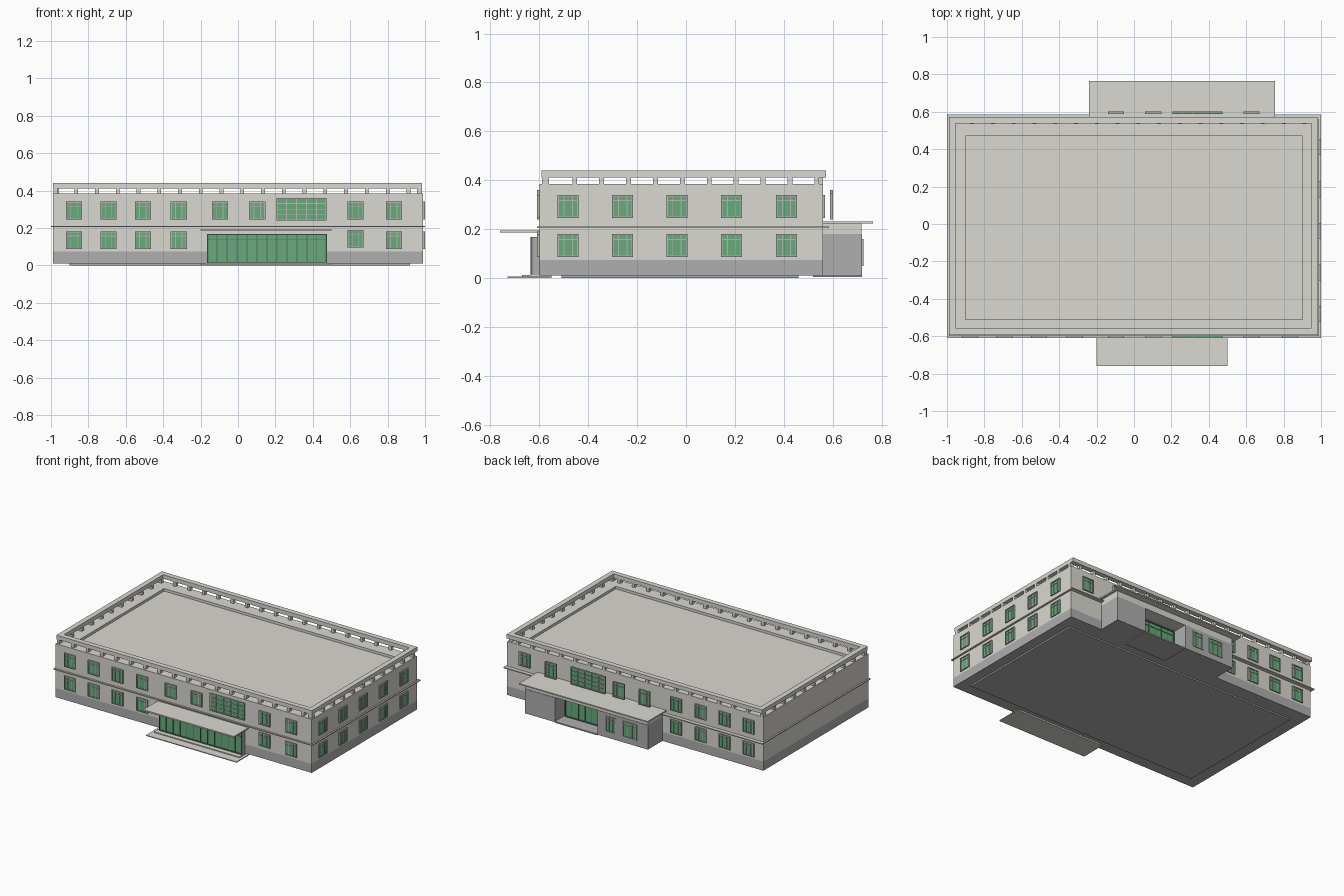
import bpy, bmesh
from mathutils import Matrix, Vector

if "Cube" in bpy.data.objects:
    bpy.data.objects.remove(bpy.data.objects["Cube"])


def material(name, rgb):
    m = bpy.data.materials.new(name)
    m.diffuse_color = (*rgb, 1)
    m.use_nodes = True
    m.node_tree.nodes["Principled BSDF"].inputs["Base Color"].default_value = m.diffuse_color
    return m


WALL = material("wall", (0.70, 0.69, 0.64))
STONE = material("stone", (0.43, 0.43, 0.43))
FRAME = material("frame", (0.45, 0.48, 0.45))
DARK = material("dark_frame", (0.10, 0.16, 0.12))
GLASS = material("glass", (0.14, 0.40, 0.20))


def boxes(name, items, mat):
    """One object from boxes given as (x0, x1, y0, y1, z0, z1)."""
    bm = bmesh.new()
    for x0, x1, y0, y1, z0, z1 in items:
        mtx = Matrix.Translation(Vector((x0 + x1, y0 + y1, z0 + z1)) / 2)
        mtx = mtx @ Matrix.Diagonal((abs(x1 - x0), abs(y1 - y0), z1 - z0, 1))
        bmesh.ops.create_cube(bm, size=1, matrix=mtx)
    me = bpy.data.meshes.new(name)
    bm.to_mesh(me)
    bm.free()
    me.materials.append(mat)
    ob = bpy.data.objects.new(name, me)
    bpy.context.collection.objects.link(ob)
    return ob


def ring(x0, x1, y0, y1, w, z0, z1):
    """Four boxes round a rectangle, w wide."""
    return [(x0, x1, y0, y0 + w, z0, z1), (x0, x1, y1 - w, y1, z0, z1),
            (x0, x0 + w, y0 + w, y1 - w, z0, z1), (x1 - w, x1, y0 + w, y1 - w, z0, z1)]


def on_wall(face, plane, u0, u1, d0, d1, z0, z1):
    """Box on a wall: u runs along it, d stands out from it."""
    if face == "right":
        return (plane + d0, plane + d1, u0, u1, z0, z1)
    s = -1 if face == "front" else 1
    return (u0, u1, plane + s * d0, plane + s * d1, z0, z1)


def glazing(name, face, plane, openings, cols, rows, mat=FRAME, bar=0.006, depth=0.009):
    """Panes with frame and bars; cols and rows are fractions where bars sit."""
    frames, panes = [], []
    for u0, u1, z0, z1 in openings:
        def add(a, b, c, d, out=depth):
            frames.append(on_wall(face, plane, a, b, 0, out, c, d))
        panes.append(on_wall(face, plane, u0, u1, 0, depth * 0.5, z0, z1))
        add(u0, u1, z0, z0 + bar)
        add(u0, u1, z1 - bar, z1)
        add(u0, u0 + bar, z0 + bar, z1 - bar)
        add(u1 - bar, u1, z0 + bar, z1 - bar)
        for f in cols:
            u = u0 + f * (u1 - u0)
            add(u - bar / 3, u + bar / 3, z0, z1, depth * 0.85)
        for f in rows:
            z = z0 + f * (z1 - z0)
            add(u0, u1, z - bar / 3, z + bar / 3, depth * 0.85)
    boxes(name + "_frames", frames, mat)
    boxes(name + "_glass", panes, GLASS)


X, YF, YB = 0.99, -0.60, 0.56

# Main block, with sunken roof inside a rim
boxes("floor_slab", [(-0.90, 0.92, -0.51, 0.46, 0, 0.012)], STONE)
boxes("plinth", [(-X, X, YF, YB, 0.01, 0.073)], STONE)
boxes("walls", [(-X, X, YF, YB, 0.073, 0.366)], WALL)
boxes("roof_rim", ring(-X, X, YF, YB, 0.09, 0.366, 0.384), WALL)
boxes("belt_course", ring(-1.0, 1.0, -0.61, 0.585, 0.03, 0.204, 0.211), WALL)

# Parapet: posts carrying a rail
posts = []
for i in range(18):
    x = -0.976 + 0.111 * i
    posts += [(x - 0.01, x + 0.01, -0.588, -0.56, 0.384, 0.412),
              (x - 0.01, x + 0.01, 0.535, 0.56, 0.384, 0.412)]
for i in range(10):
    y = -0.455 + 0.11 * i
    posts += [(s * 0.957, s * 0.985, y - 0.01, y + 0.01, 0.384, 0.412) for s in (-1, 1)]
posts.append((0.957, 0.985, -0.588, -0.56, 0.384, 0.412))
boxes("parapet_posts", posts, WALL)
boxes("parapet_rail", ring(-0.99, 0.985, -0.592, 0.573, 0.036, 0.412, 0.44), WALL)

# Front entrance: steps, glazed lobby and canopy
boxes("entrance_steps", [(-0.20, 0.50, -0.73, -0.55, 0.0, 0.006),
                         (-0.18, 0.48, -0.67, -0.55, 0.006, 0.012)], WALL)
boxes("entrance_lobby", [(-0.165, 0.475, -0.628, -0.60, 0.012, 0.168)], STONE)
glazing("entrance", "front", -0.628, [(-0.165, 0.475, 0.012, 0.168)],
        [i / 12 for i in range(1, 12)], [0.8], DARK)
boxes("entrance_canopy", [(-0.20, 0.50, -0.76, -0.60, 0.186, 0.195)], WALL)

# Rear annex: two wings round a recessed glazed door
boxes("annex_walls", [(0.51, 0.74, YB, 0.72, 0.01, 0.18),
                      (-0.21, 0.18, YB, 0.72, 0.01, 0.18),
                      (0.18, 0.51, YB, 0.615, 0.01, 0.18)], STONE)
boxes("annex_fascia", [(-0.21, 0.74, YB, 0.717, 0.18, 0.224)], WALL)
boxes("annex_roof", [(-0.24, 0.755, YB, 0.765, 0.224, 0.232)], WALL)
boxes("annex_porch", [(0.18, 0.51, 0.52, 0.72, 0.005, 0.014)], STONE)
glazing("annex_door", "back", 0.615, [(0.19, 0.50, 0.015, 0.17)],
        [i / 6 for i in range(1, 6)], [0.8], DARK)
glazing("annex_windows", "back", 0.716, [(0.035, 0.117, 0.05, 0.16), (-0.125, -0.015, 0.05, 0.16)],
        [0.33, 0.67], [0.75])

# Ordinary windows: a transom over three lights
COLS, ROWS = [0.3, 0.7], [0.75]
W = 0.086
low, high = (0.087, 0.181), (0.245, 0.34)
left_row = [-0.92, -0.735, -0.552, -0.36]
front = [(x, x + W, *z) for x in left_row + [0.79] for z in (low, high)]
front += [(x, x + W, *high) for x in (-0.14, 0.06, 0.585)]
front.append((0.585, 0.585 + W, 0.096, 0.19))
glazing("front_windows", "front", YF, front, COLS, ROWS)

side = [(y, y + W, *z) for y in (-0.525, -0.302, -0.08, 0.143, 0.368) for z in (low, high)]
glazing("side_windows", "right", X, side, COLS, ROWS)

back = [(x, x + W, *z) for x in left_row for z in (low, high)] + [(0.81, 0.81 + W, *high)]
glazing("back_windows", "back", YB, back, COLS, ROWS)

# Rear windows above the annex stand clear of the wall
stair = [(x, x + W, 0.24, 0.345) for x in (-0.14, 0.06, 0.585)]
glazing("back_projecting_windows", "back", 0.589, stair, COLS, ROWS, depth=0.012)

# Large gridded windows, front and back
GRID_C, GRID_R = [i / 5 for i in range(1, 5)], [0.25, 0.5, 0.75]
glazing("front_grid_window", "front", YF, [(0.206, 0.473, 0.24, 0.36)], GRID_C, GRID_R)
glazing("back_grid_window", "back", 0.589, [(0.206, 0.473, 0.24, 0.36)], GRID_C, GRID_R, depth=0.012)
